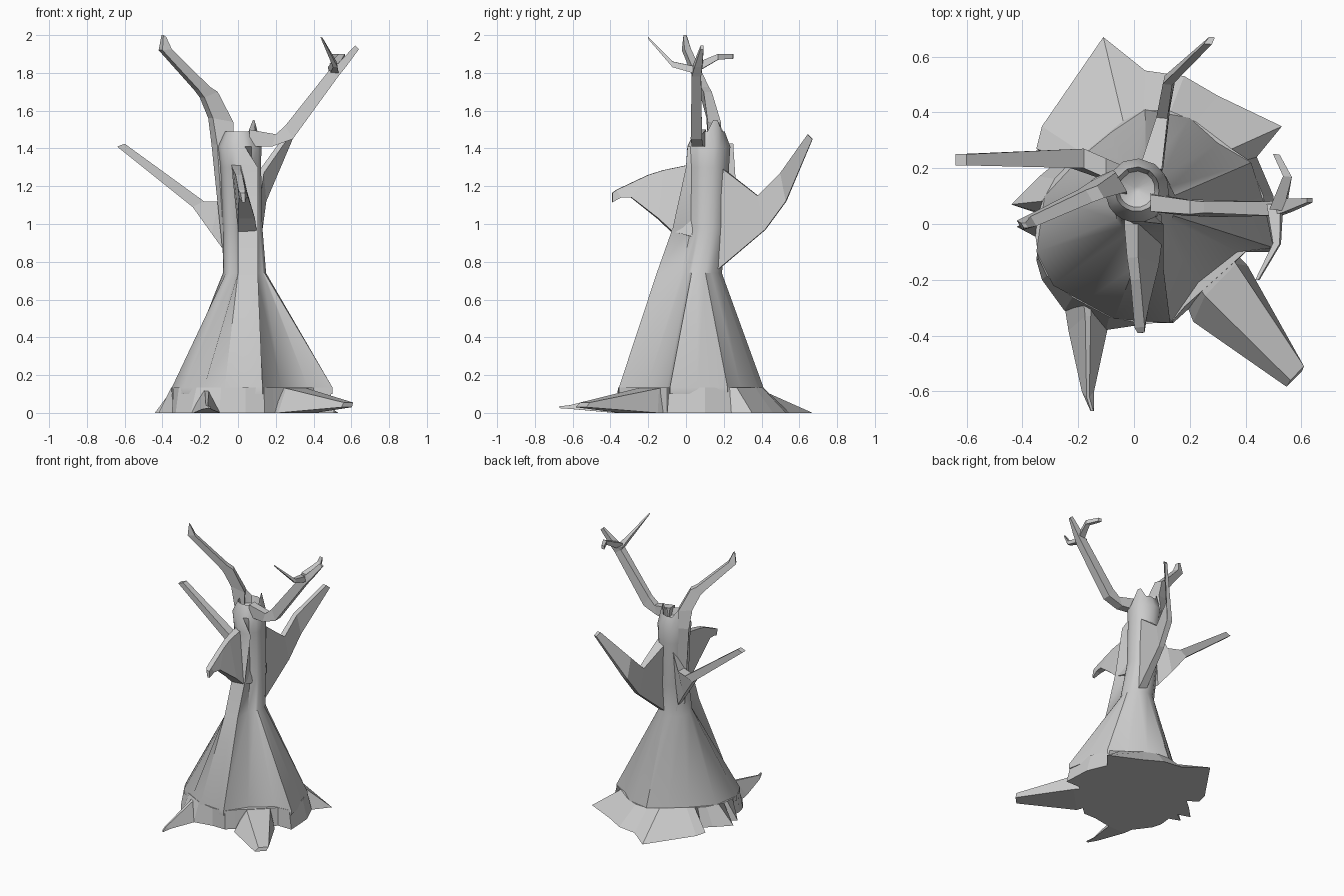
import bpy, bmesh, math
from mathutils import Vector


def loft(name, rings, smooth=None):
    """Skin a list of equal-length rings and cap both ends."""
    bm = bmesh.new()
    vr = [[bm.verts.new(p) for p in r] for r in rings]
    n = len(vr[0])
    for a, b in zip(vr, vr[1:]):
        for i in range(n):
            j = (i + 1) % n
            bm.faces.new((a[i], a[j], b[j], b[i]))
    bm.faces.new(vr[0][::-1])
    bm.faces.new(vr[-1])
    bmesh.ops.recalc_face_normals(bm, faces=bm.faces)
    me = bpy.data.meshes.new(name)
    bm.to_mesh(me)
    bm.free()
    ob = bpy.data.objects.new(name, me)
    bpy.context.collection.objects.link(ob)
    if smooth:
        bpy.ops.object.select_all(action='DESELECT')
        ob.select_set(True)
        bpy.context.view_layer.objects.active = ob
        bpy.ops.object.shade_smooth_by_angle(angle=math.radians(smooth))
    return ob


def branch(name, heading, sections):
    """Four-sided limb. Section: upper point, lower point, upper and lower half width."""
    side = Vector((-heading[1], heading[0], 0)).normalized()
    rings = []
    for up, lo, wu, wl in sections:
        up, lo = Vector(up), Vector(lo)
        rings.append([up + side * wu, up - side * wu, lo - side * wl, lo + side * wl])
    return loft(name, rings)


# Flared trunk: irregular skirt outline narrowing to a round stem with a front buttress
CX, CY = 0.02, 0.12
skirt = [(.47, .06), (.42, .22), (.3, .29), (.2, .38), (.04, .41), (-.08, .33), (-.19, .24), (-.32, .1),
         (-.35, -.1), (-.29, -.22), (-.18, -.28), (-.07, -.34), (.13, -.355), (.23, -.21), (.37, -.1), (.5, -.085)]
angles = [math.atan2(y - CY, x - CX) for x, y in skirt]


def stem_ring(z, cx, cy, r, front=None, spikes=()):
    pts = []
    for i, a in enumerate(angles):
        x, y = cx + r * math.cos(a), cy + r * math.sin(a)
        if front is not None and i in (11, 12):
            x, y = (0.0 if i == 11 else 0.105), front
        pts.append((x, y, z + (0.06 if i in spikes else 0)))
    return pts


loft("trunk", [
    [(x, y, .1) for x, y in skirt],
    [(x, y, .135) for x, y in skirt],
    stem_ring(.74, .035, .075, .115, -.155),
    stem_ring(.98, .025, .115, .105, -.07),
    stem_ring(1.3, .015, .12, .108, 0.0),
    stem_ring(1.41, .01, .12, .115),
    stem_ring(1.49, .01, .125, .08, None, (1, 2, 6)),
    stem_ring(1.44, .01, .125, .065),
    stem_ring(1.41, .01, .125, .01)], 35)

# Spreading root base
ground = [(.5, .1), (.44, .24), (.53, .35), (.3, .46), (.18, .53), (.04, .55), (-.11, .67), (-.33, .35),
          (-.35, .27), (-.28, .22), (-.34, .17), (-.44, .07), (-.35, .04), (-.42, -.01), (-.34, -.04),
          (-.35, -.13), (-.33, -.2), (-.25, -.31), (-.1, -.38), (.04, -.355), (.14, -.355), (.19, -.31),
          (.4, -.1), (.51, -.1)]


def skirt_radius(a):
    pairs = sorted(((t - a + math.pi) % (2 * math.pi) - math.pi,
                    math.hypot(x - CX, y - CY)) for t, (x, y) in zip(angles, skirt))
    for (a0, r0), (a1, r1) in zip(pairs, pairs[1:]):
        if a0 <= 0 <= a1:
            return r0 + (r1 - r0) * (-a0) / (a1 - a0)


top = []
for x, y in ground:
    a = math.atan2(y - CY, x - CX)
    r = skirt_radius(a)
    top.append((CX + r * math.cos(a), CY + r * math.sin(a), .134))
loft("root_base", [[(x, y, 0) for x, y in ground], top])

# Two long front roots with lifted tips
branch("front_right_root", (.72, -.7), [
    ((.27, -.14, .135), (.26, -.17, 0), .08, .12),
    ((.31, -.2, .13), (.31, -.25, 0), .08, .14),
    ((.585, -.535, .055), (.575, -.555, .03), .035, .04)])
branch("front_left_root", (.03, -1), [
    ((-.17, -.2, .135), (-.17, -.22, 0), .02, .09),
    ((-.165, -.33, .11), (-.165, -.38, 0), .01, .07),
    ((-.165, -.62, .04), (-.165, -.6, .02), .005, .022),
    ((-.15, -.67, .035), (-.15, -.67, .025), .004, .006)])

# Upper left limb running up the side of the trunk
branch("upper_left_branch", (-.85, -.5), [
    ((-.02, .14, .78), (-.075, .12, .84), .03, .01),
    ((-.05, .15, 1.42), (-.125, .14, 1.42), .05, .03),
    ((-.045, .15, 1.54), (-.145, .13, 1.56), .04, .025),
    ((-.12, .115, 1.7), (-.19, .1, 1.67), .025, .025),
    ((-.16, .1, 1.725), (-.22, .085, 1.71), .025, .025),
    ((-.36, .01, 1.925), (-.41, -.005, 1.92), .02, .02),
    ((-.385, -.005, 1.99), (-.4, -.005, 2.0), .01, .01)])

# Upper right limb with two twigs
branch("upper_right_branch", (1, 0), [
    ((.06, .075, 1.5), (.06, .08, 1.41), .03, .03),
    ((.2, .06, 1.475), (.18, .06, 1.41), .025, .03),
    ((.25, .06, 1.52), (.29, .055, 1.45), .02, .03),
    ((.48, .055, 1.81), (.53, .055, 1.78), .025, .025),
    ((.53, .065, 1.85), (.57, .065, 1.83), .025, .02),
    ((.62, .085, 1.945), (.64, .085, 1.925), .008, .008)])
branch("front_twig", (-.1, -1), [
    ((.5, .07, 1.83), (.51, .07, 1.79), .025, .025),
    ((.51, -.07, 1.86), (.515, -.07, 1.83), .012, .012),
    ((.44, -.2, 1.99), (.445, -.2, 1.98), .005, .005)])
branch("back_twig", (.1, 1), [
    ((.51, .05, 1.85), (.52, .05, 1.8), .025, .025),
    ((.55, .17, 1.9), (.55, .17, 1.87), .016, .016),
    ((.51, .25, 1.9), (.51, .25, 1.875), .012, .012)])

# Middle left limb
branch("left_branch", (-1, 0), [
    ((-.02, .17, 1.27), (-.06, .16, .84), .03, .02),
    ((-.1, .2, 1.12), (-.14, .2, .95), .035, .03),
    ((-.18, .235, 1.12), (-.24, .235, 1.09), .035, .03),
    ((-.6, .23, 1.425), (-.64, .23, 1.41), .02, .02)])

# Back limb growing from a tall fin
branch("back_branch", (.1, 1), [
    ((.06, .2, 1.29), (.07, .16, .75), .04, .03),
    ((.1, .38, 1.15), (.11, .42, .97), .02, .02),
    ((.12, .5, 1.27), (.13, .53, 1.12), .017, .02),
    ((.265, .645, 1.475), (.28, .67, 1.45), .014, .01)])

# Hooked front stub
branch("front_stub", (.1, -1), [
    ((0, .09, 1.32), (.05, .04, .93), .03, .05),
    ((-.01, 0, 1.31), (.05, -.075, .96), .025, .05),
    ((-.005, -.12, 1.285), (.045, -.15, 1.03), .02, .045),
    ((.005, -.2, 1.26), (.03, -.29, 1.14), .018, .025),
    ((.02, -.37, 1.18), (.025, -.345, 1.14), .018, .02),
    ((.025, -.39, 1.165), (.03, -.39, 1.115), .012, .008)])
